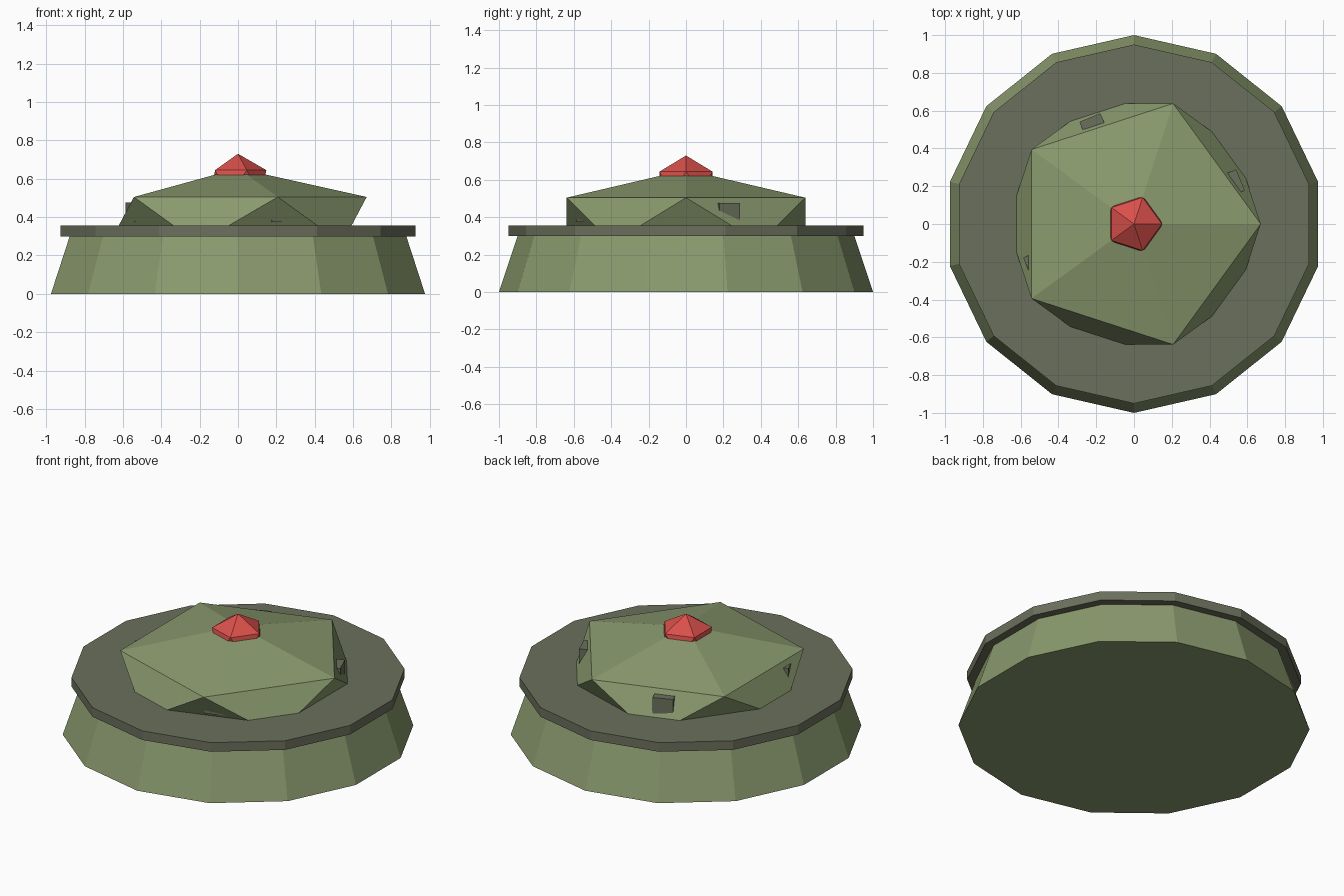
import bpy
import math

cube = bpy.data.objects.get("Cube")
if cube:
    bpy.data.objects.remove(cube, do_unlink=True)


def make_material(name, rgb):
    """Flat material from 8-bit sRGB values."""
    lin = [(c / 255 / 12.92) if c < 11 else ((c / 255 + 0.055) / 1.055) ** 2.4 for c in rgb]
    mat = bpy.data.materials.new(name)
    mat.use_nodes = True
    mat.diffuse_color = (*lin, 1)
    mat.node_tree.nodes["Principled BSDF"].inputs["Base Color"].default_value = (*lin, 1)
    return mat


sage = make_material("sage_green", (138, 154, 110))
olive = make_material("grey_olive", (107, 112, 92))
red = make_material("warning_red", (217, 80, 74))


def finish(name, mat):
    obj = bpy.context.object
    obj.name = name
    obj.data.materials.append(mat)
    return obj


def ring(name, mat, r_bottom, r_top, z0, z1):
    """Fourteen-sided disc or frustum between two heights."""
    bpy.ops.mesh.primitive_cone_add(vertices=14, radius1=r_bottom, radius2=r_top,
                                    depth=z1 - z0, location=(0, 0, (z0 + z1) / 2))
    return finish(name, mat)


def faceted_dome(name, mat, radius, half_height, z):
    """Flattened icosahedron, sunk into the part below."""
    bpy.ops.mesh.primitive_ico_sphere_add(subdivisions=1, radius=1, location=(0, 0, z))
    bpy.context.object.scale = (radius, radius, half_height)
    return finish(name, mat)


# Body and rim plate
ring("base_body", sage, 1.0, 0.9, 0, 0.30)
ring("rim_plate", olive, 0.95, 0.95, 0.30, 0.357)

# Pressure dome and trigger button
faceted_dome("pressure_dome", sage, 0.75, 0.27, 0.384)
faceted_dome("trigger_button", red, 0.165, 0.154, 0.576)

# Four lugs around the dome
for i in range(4):
    a = math.radians(22.5 + 90 * i)
    bpy.ops.mesh.primitive_cube_add(size=1, rotation=(0, 0, a),
                                    location=(0.57 * math.cos(a), 0.57 * math.sin(a), 0.425))
    bpy.context.object.scale = (0.08, 0.12, 0.1)
    finish(f"lug_{i + 1}", olive)
